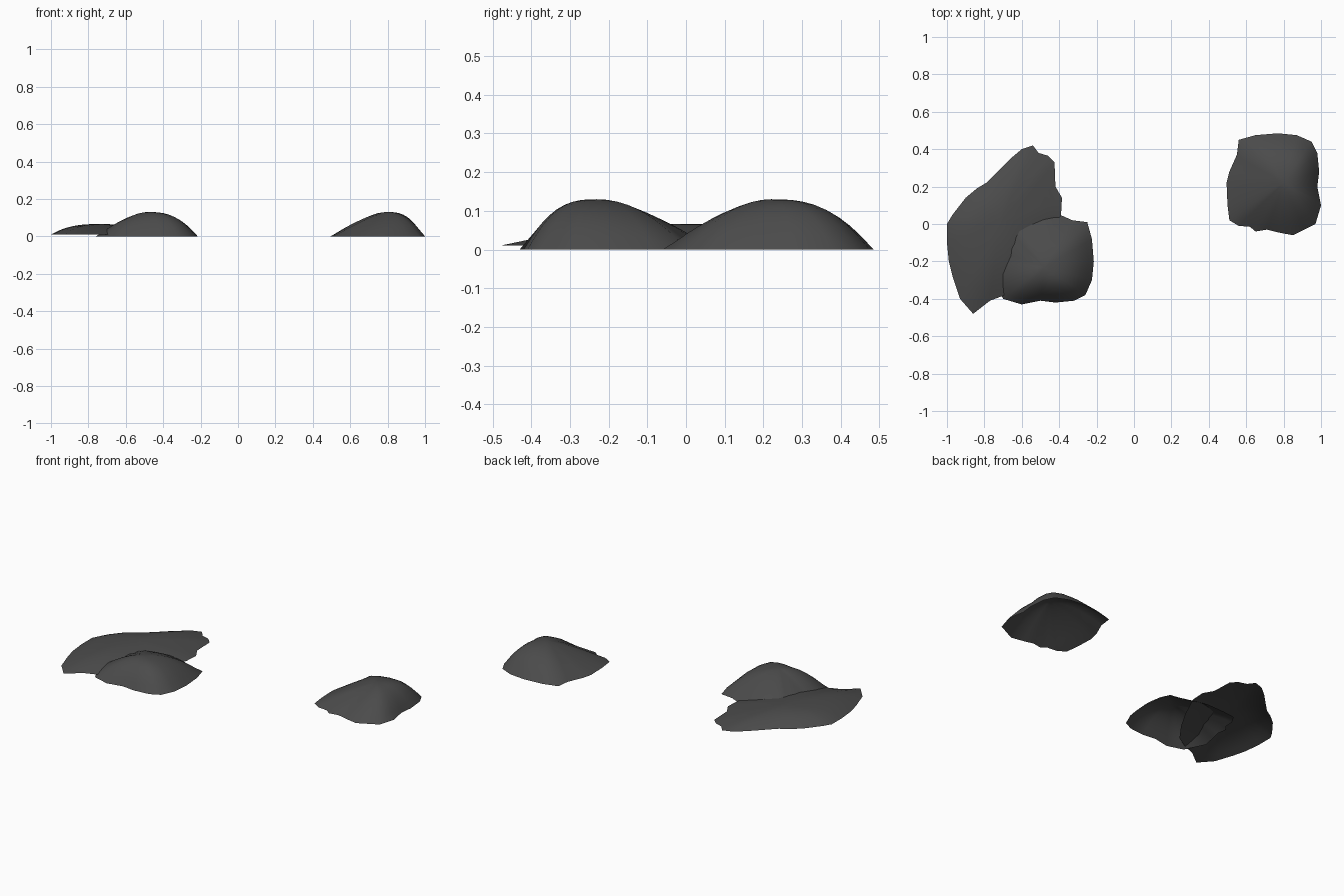
import bpy, bmesh
from math import atan2, cos, radians
from mathutils import Matrix

if "Cube" in bpy.data.objects:
    bpy.data.objects.remove(bpy.data.objects["Cube"])


def mound(name, outline, peak, base, top, power, swing, steep_dir, rings=9):
    """Open-bottomed shell: rings shrink from the outline to the peak.
    The slope is bulging towards steep_dir and gentle on the opposite side."""
    bm = bmesh.new()
    px, py = peak
    apex = bm.verts.new((px, py, top))
    previous = None
    n = len(outline)
    for r in range(1, rings + 1):
        f = r / rings
        ring = []
        for x, y in outline:
            dx, dy = x - px, y - py
            p = power + swing * cos(atan2(dy, dx) - radians(steep_dir))
            z = base + (top - base) * (1 - f ** p)
            ring.append(bm.verts.new((px + dx * f, py + dy * f, z)))
        for i in range(n):
            j = (i + 1) % n
            if previous is None:
                bm.faces.new((apex, ring[i], ring[j]))
            else:
                bm.faces.new((previous[i], ring[i], ring[j], previous[j]))
        previous = ring
    # even out the inner ripples, keeping the rim
    inner = [v for v in bm.verts if not v.is_boundary and v is not apex]
    bmesh.ops.smooth_vert(bm, verts=inner, factor=0.4,
                          use_axis_x=True, use_axis_y=True, use_axis_z=False)
    bmesh.ops.recalc_face_normals(bm, faces=bm.faces)
    if apex.normal.z < 0:
        bmesh.ops.reverse_faces(bm, faces=bm.faces)
    for face in bm.faces:
        face.smooth = True
    mesh = bpy.data.meshes.new(name)
    bm.to_mesh(mesh)
    bm.free()
    obj = bpy.data.objects.new(name, mesh)
    bpy.context.collection.objects.link(obj)
    mat = bpy.data.materials.get("dark_earth") or bpy.data.materials.new("dark_earth")
    mat.diffuse_color = (0.07, 0.07, 0.07, 1)
    mat.use_nodes = True
    mat.node_tree.nodes["Principled BSDF"].inputs["Base Color"].default_value = mat.diffuse_color
    mesh.materials.append(mat)
    return obj


# Right mound
block = [(1.0, .10), (.98, .2), (.99, .28), (.98, .38), (.95, .44), (.87, .475),
         (.77, .485), (.65, .475), (.56, .45), (.55, .37), (.51, .28), (.495, .22),
         (.5, .1), (.51, .02), (.56, -.01), (.62, -.015), (.65, -.04), (.71, -.03),
         (.77, -.045), (.85, -.06), (.91, -.03), (.97, 0), (.985, .05)]
right_mound = mound("right_mound", block, (.8, .22), 0, .13, 2.05, .75, 45)

# Left mound: the same mound turned a quarter
left_mound = right_mound.copy()
left_mound.data = right_mound.data.copy()
left_mound.name = "left_mound"
left_mound.matrix_world = (Matrix.Translation((-.70, .57, 0))
                           @ Matrix.Rotation(radians(-90), 4, 'Z'))
bpy.context.collection.objects.link(left_mound)

# Low spread shell tucked under the left mound
spread = [(-1, -.1), (-1, 0), (-.97, .05), (-.9, .14), (-.84, .19), (-.79, .22),
          (-.72, .29), (-.66, .35), (-.6, .4), (-.54, .42), (-.51, .38), (-.46, .365),
          (-.425, .33), (-.42, .2), (-.385, .14), (-.39, .05), (-.46, -.1),
          (-.53, -.22), (-.61, -.33), (-.69, -.38), (-.77, -.41), (-.86, -.48),
          (-.93, -.4), (-.97, -.28), (-.99, -.2)]
mound("low_spread", spread[::-1][::-1], (-.72, .01), .01, .066, 2.3, .7, 180)
